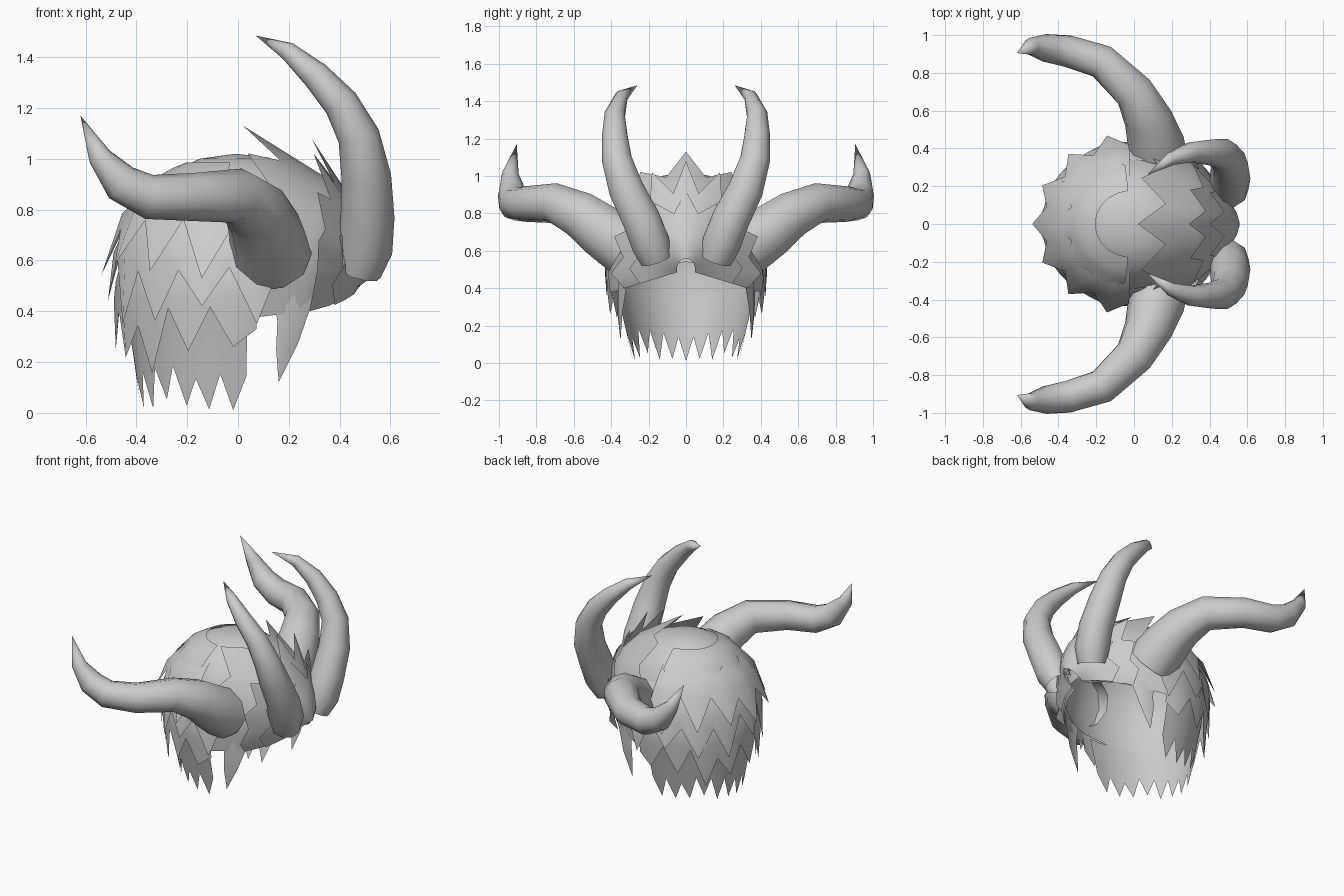
import bpy, bmesh, math, random
from mathutils import Vector

if "Cube" in bpy.data.objects:
    bpy.data.objects.remove(bpy.data.objects["Cube"])

random.seed(4)
mat = bpy.data.materials.new("grey")
mat.diffuse_color = (0.6, 0.6, 0.6, 1)
mat.use_nodes = True
mat.node_tree.nodes["Principled BSDF"].inputs["Base Color"].default_value = mat.diffuse_color


def finish(bm, name, angle=50):
    bmesh.ops.recalc_face_normals(bm, faces=bm.faces)
    me = bpy.data.meshes.new(name)
    bm.to_mesh(me)
    bm.free()
    ob = bpy.data.objects.new(name, me)
    bpy.context.collection.objects.link(ob)
    me.materials.append(mat)
    bpy.ops.object.select_all(action='DESELECT')
    ob.select_set(True)
    bpy.context.view_layer.objects.active = ob
    bpy.ops.object.shade_smooth_by_angle(angle=math.radians(angle))
    return ob


def grid(name, rows, closed=False):
    """Skin a list of equally long point rows."""
    bm = bmesh.new()
    vs = [[bm.verts.new(p) for p in r] for r in rows]
    n = len(rows[0])
    for a, b in zip(vs, vs[1:]):
        for i in range(n if closed else n - 1):
            j = (i + 1) % n
            bm.faces.new((a[i], a[j], b[j], b[i]))
    bmesh.ops.remove_doubles(bm, verts=bm.verts, dist=0.0005)
    return finish(bm, name)


def shell(a, z, out=0.0):
    """Point on the head shape at angle a (0 = face side) and height z."""
    if z >= 0.5:
        sx = sy = max(0, 1 - ((z - 0.5) / 0.52) ** 2.2) ** (1 / 2.2)
    else:
        sx = 1 - 0.15 * (0.5 - z) / 0.5
        sy = 1 - 0.28 * (0.5 - z) / 0.5
    c = math.cos(a)
    rx = 0.46 if c > 0 else 0.44
    return Vector(((rx * sx + out) * c - 0.01, (0.395 * sy + out) * math.sin(a), z))


def rim(a):
    """Lower edge of the cap: high over the face, low at the nape."""
    c = math.cos(a)
    return 0.43 + (0.11 * c ** 3 if c > 0 else 0.07 * c)


# Cap under the hair
N = 32
angles = [2 * math.pi * i / N for i in range(N)]
rows = []
for t in (0, 0.15, 0.32, 0.5, 0.66, 0.8, 0.9, 0.97, 1):
    rows.append([shell(a, rim(a) + (1.02 - rim(a)) * t) for a in angles])
grid("hair_cap", rows, closed=True)


def tier(name, a0, a1, spikes, top, valley, tip, flare, jitter=0.05, base=0.004):
    """Hanging hair layer with a jagged lower edge, symmetric across y."""
    half = [random.uniform(-jitter, jitter) for _ in range(spikes + 1)]
    n = spikes * 2
    edges = []
    for i in range(n + 1):
        k = min(i, n - i)
        edges.append((tip if i % 2 else valley) + half[k])
    rows = []
    for t, o in ((0, 0.0), (0.2, 0.25), (0.4, 0.45), (0.7, 0.7), (1, 1.0)):
        row = []
        for i, e in enumerate(edges):
            a = math.radians(a0 + (a1 - a0) * i / n)
            z = e if t == 1 else top + (valley - top) * t
            row.append(shell(a, z, base + flare * o * (1.0 if i % 2 else 0.6)))
        rows.append(row)
    grid(name, rows)


# Hanging hair layers, lowest first
tier("nape_curtain", 84, 276, 13, 0.42, 0.16, 0.035, -0.008, 0.03)
tier("low_hair_layer", 80, 280, 9, 0.62, 0.37, 0.20, 0.06, 0.07)
tier("middle_hair_layer", 68, 292, 9, 0.80, 0.56, 0.40, 0.065, 0.06)
tier("upper_hair_layer", 92, 268, 7, 0.93, 0.72, 0.55, 0.085, 0.05)
tier("crown_hair_layer", 96, 264, 5, 0.985, 0.89, 0.76, 0.035, 0.02, 0.014)


# Fringe layers swept up and back from the forehead
def fringe(name, spikes, spread, prof, valley, tip, drop):
    n = spikes * 2
    rows = []
    for step in range(len(prof) + 1):
        row = []
        for i in range(n + 1):
            b = math.radians(spread * (2 * i / n - 1))
            if step < len(prof):
                x, r = prof[step]
            elif i % 2:
                side = math.sin(b) ** 2
                x, r = tip[0] + drop * side, tip[1] - drop * side
            else:
                x, r = valley
            x -= 0.08 * (1 - math.cos(b))
            row.append((x, 0.82 * r * math.sin(b), 0.5 + r * math.cos(b)))
        rows.append(row)
    grid(name, rows)


fringe("long_fringe", 7, 104, [(0.53, 0.07), (0.515, 0.18), (0.45, 0.32), (0.34, 0.43)],
       (0.17, 0.51), (0.02, 0.63), 0.12)
fringe("middle_fringe", 9, 104, [(0.55, 0.07), (0.53, 0.18), (0.46, 0.32)],
       (0.38, 0.415), (0.29, 0.58), 0.09)
fringe("short_fringe", 7, 104, [(0.56, 0.06), (0.555, 0.14), (0.52, 0.23)],
       (0.48, 0.31), (0.40, 0.42), 0.05)


# Curved horns, swept through (x, y, z, radius) points
def horn(name, path, side, sides=10):
    pts = [Vector((p[0], side * p[1], p[2])) for p in path]
    ref = Vector((1, 0, 0))
    rows = []
    for i, p in enumerate(pts):
        t = (pts[min(i + 1, len(pts) - 1)] - pts[max(i - 1, 0)]).normalized()
        u = (ref - t * ref.dot(t)).normalized()
        v = t.cross(u)
        ref = u
        r = path[i][3]
        rows.append([p + r * (u * math.cos(2 * math.pi * k / sides) + v * math.sin(2 * math.pi * k / sides))
                     for k in range(sides)])
    grid(name, rows, closed=True)


SIDE_HORN = [(0.125, 0.32, 0.62, 0.165), (0.115, 0.44, 0.70, 0.15), (0.075, 0.56, 0.79, 0.13),
             (0.0, 0.70, 0.855, 0.108), (-0.17, 0.86, 0.85, 0.095), (-0.35, 0.915, 0.85, 0.088),
             (-0.46, 0.93, 0.905, 0.077), (-0.545, 0.94, 1.01, 0.046), (-0.62, 0.905, 1.17, 0)]
FRONT_HORN = [(0.475, 0.16, 0.555, 0.09), (0.50, 0.19, 0.64, 0.108), (0.51, 0.24, 0.77, 0.106),
              (0.505, 0.32, 0.93, 0.098), (0.475, 0.37, 1.09, 0.083), (0.405, 0.38, 1.22, 0.07),
              (0.305, 0.38, 1.33, 0.056), (0.195, 0.345, 1.425, 0.036), (0.07, 0.26, 1.485, 0)]
for side, label in ((1, "left"), (-1, "right")):
    horn("side_horn_" + label, SIDE_HORN, side)
    horn("front_horn_" + label, FRONT_HORN, side)
    # Pointed lock hanging beside the face
    grid("side_lock_" + label,
         [[(0.14, side * 0.37, 0.47), (0.22, side * 0.36, 0.47), (0.33, side * 0.29, 0.48)],
          [(0.155, side * 0.37, 0.36), (0.21, side * 0.36, 0.35), (0.28, side * 0.32, 0.40)],
          [(0.15, side * 0.365, 0.25), (0.19, side * 0.36, 0.24), (0.235, side * 0.34, 0.27)],
          [(0.16, side * 0.35, 0.12)] * 3])
